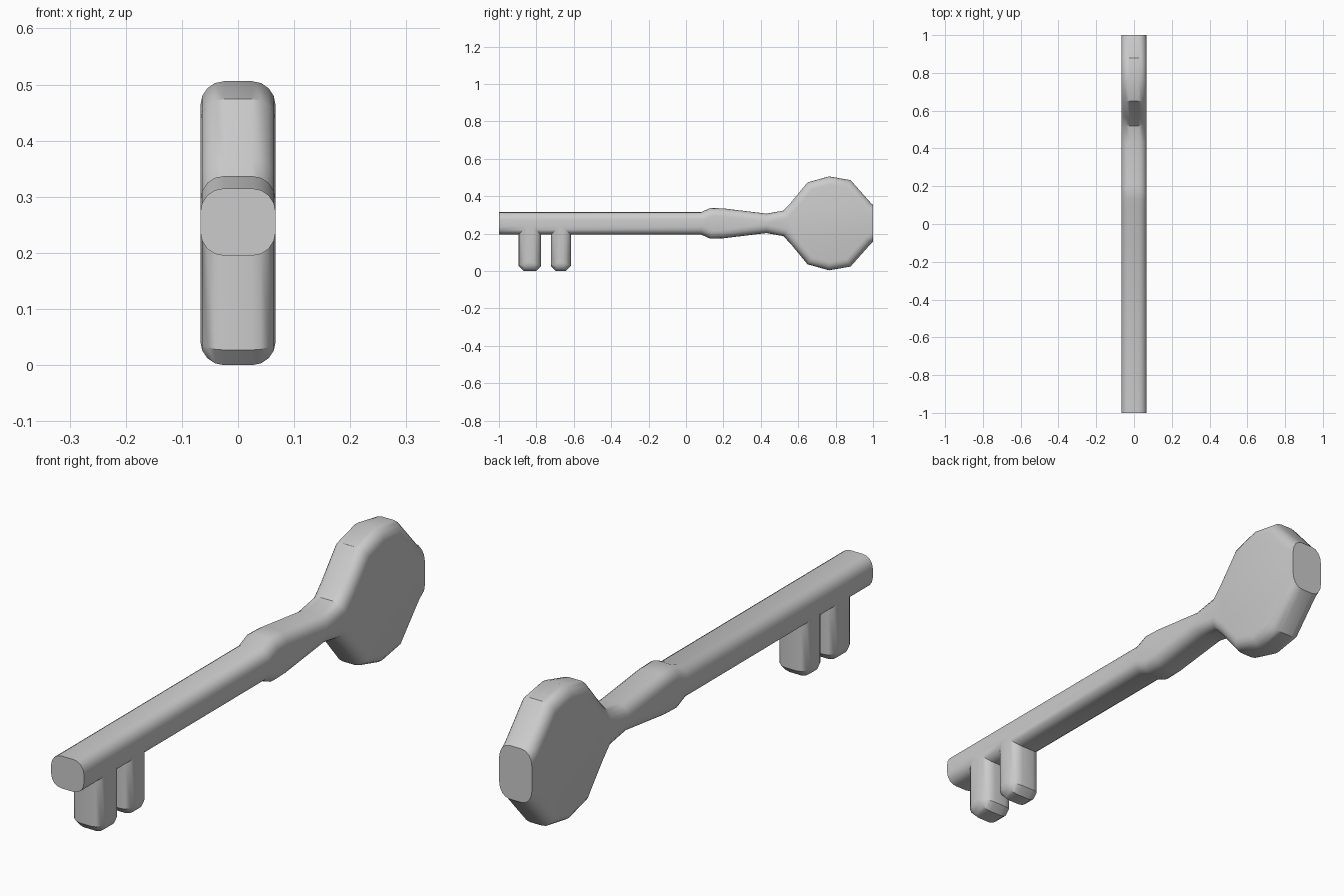
import bpy, bmesh, math

if "Cube" in bpy.data.objects:
    bpy.data.objects.remove(bpy.data.objects["Cube"])

HALF_W, RIM, MID = 0.067, 0.042, 0.255

# Upper outline of shaft, collar, neck and bow (y, z); mirrored for the underside
upper = [(-1.1, 0.315), (0.08, 0.315), (0.13, 0.337), (0.20, 0.335),
         (0.43, 0.307), (0.52, 0.323), (0.56, 0.365), (0.65, 0.474),
         (0.765, 0.506), (0.88, 0.486), (0.99, 0.362), (1.1, 0.28)]
lower = [(y, 2 * MID - z) for y, z in upper]


def tooth(y0, y1, c=0.027, top=0.195):
    """Outline of one bit tooth with softened lower corners."""
    return [(y0, top), (y0, c), (y0 + c, 0), (y1 - c, 0), (y1, c), (y1, top)]


# Closed side profile including both teeth
teeth = tooth(-0.895, -0.775) + tooth(-0.722, -0.615)
outline = lower[:1] + teeth + lower[1:] + upper[::-1]

# Extrude the profile across x
bm = bmesh.new()
face = bm.faces.new([bm.verts.new((-HALF_W, y, z)) for y, z in outline])
ext = bmesh.ops.extrude_face_region(bm, geom=[face], use_keep_orig=True)
moved = [g for g in ext["geom"] if isinstance(g, bmesh.types.BMVert)]
bmesh.ops.translate(bm, verts=moved, vec=(2 * HALF_W, 0, 0))
bmesh.ops.recalc_face_normals(bm, faces=bm.faces[:])

# Round both rims
rims = [e for e in bm.edges if abs(e.verts[0].co.x - e.verts[1].co.x) < 1e-4]
bmesh.ops.bevel(bm, geom=rims, offset=RIM, offset_type='OFFSET', segments=4,
                profile=0.5, affect='EDGES', clamp_overlap=False)

# Cut the two ends flat
for s in (-1, 1):
    cut = bmesh.ops.bisect_plane(bm, geom=bm.verts[:] + bm.edges[:] + bm.faces[:],
                                 plane_co=(0, s, 0), plane_no=(0, s, 0), clear_outer=True)
    bmesh.ops.holes_fill(bm, edges=[e for e in bm.edges if e.is_boundary], sides=0)
bmesh.ops.recalc_face_normals(bm, faces=bm.faces[:])
bmesh.ops.triangulate(bm, faces=[f for f in bm.faces if len(f.verts) > 4])

mesh = bpy.data.meshes.new("key")
bm.to_mesh(mesh)
bm.free()
key = bpy.data.objects.new("key", mesh)
bpy.context.collection.objects.link(key)
bpy.context.view_layer.objects.active = key
key.select_set(True)
bpy.ops.object.shade_smooth_by_angle(angle=math.radians(32))
